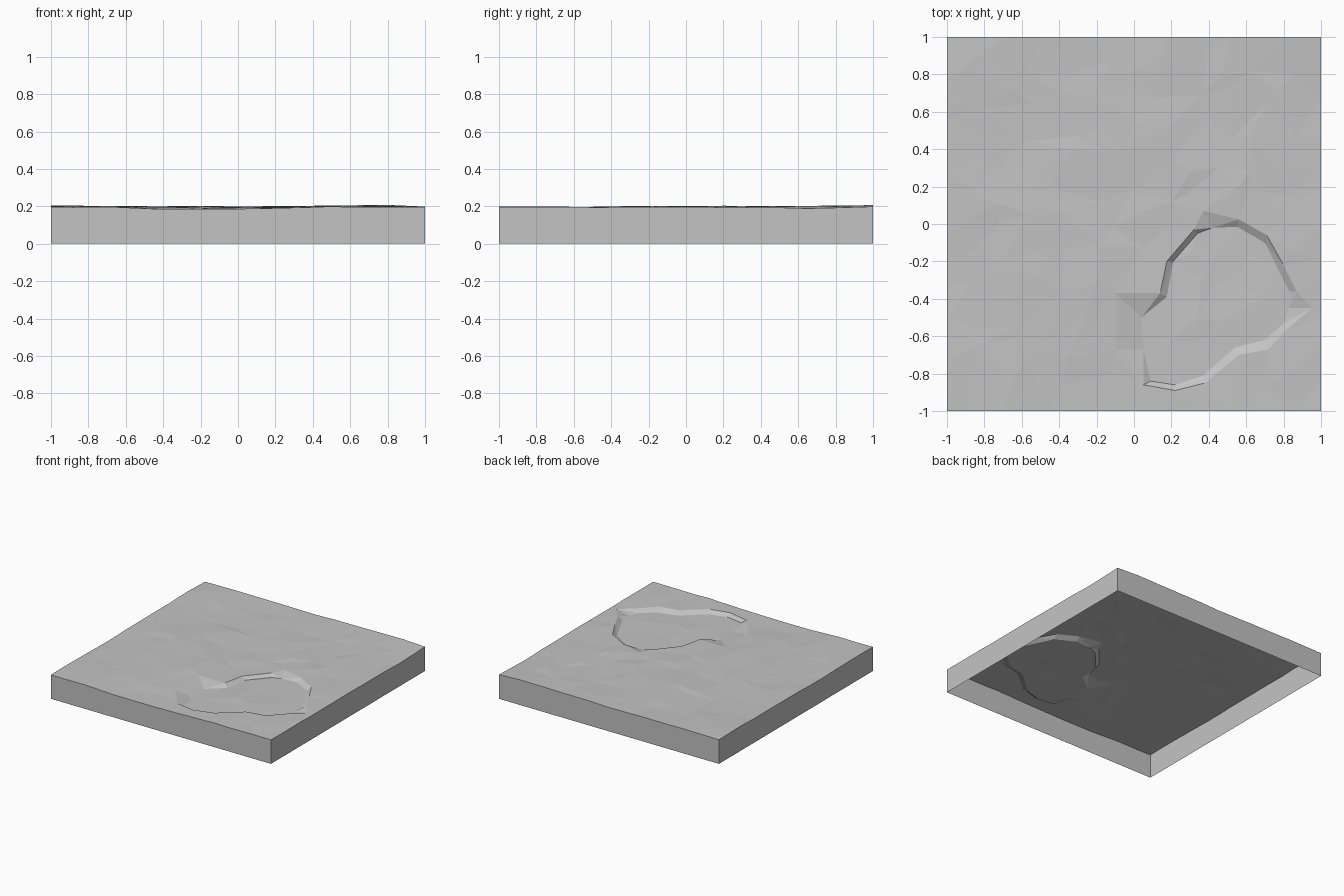
import bpy
import bmesh
import math
import random
from mathutils import Vector, noise
from mathutils.geometry import delaunay_2d_cdt

random.seed(7)

default_cube = bpy.data.objects.get("Cube")
if default_cube:
    bpy.data.objects.remove(default_cube, do_unlink=True)

HALF = 1.0            # half width of the slab
LEVEL = 0.197         # mean ground height
STEPS = 12            # ground cells along one side
BASIN_DEPTH = 0.024


def make_material(name, colour):
    material = bpy.data.materials.new(name)
    material.use_nodes = True
    material.diffuse_color = colour
    shader = material.node_tree.nodes["Principled BSDF"]
    shader.inputs["Base Color"].default_value = colour
    shader.inputs["Roughness"].default_value = 0.9
    return material


# Basin rim, clockwise: upper lip, then the foot of the bank
lip = [(-0.1, -0.37), (0.14, -0.37), (0.175, -0.2), (0.32, -0.03),
       (0.37, 0.07), (0.56, 0.025), (0.71, -0.06), (0.8, -0.22),
       (0.87, -0.36), (0.95, -0.45), (0.81, -0.57), (0.72, -0.67),
       (0.56, -0.7), (0.38, -0.85), (0.22, -0.89), (0.05, -0.86), (-0.1, -0.67)]
foot = [(0.04, -0.5), (0.175, -0.39), (0.21, -0.2), (0.34, -0.05),
        (0.42, -0.02), (0.55, -0.015), (0.7, -0.1), (0.76, -0.22),
        (0.83, -0.36), (0.83, -0.45), (0.8, -0.53), (0.7, -0.62),
        (0.54, -0.66), (0.37, -0.81), (0.22, -0.86), (0.09, -0.84), (0.05, -0.67)]

# Broad swells and dips: x, y, height, radius
swells = [(-0.1, -1, -0.014, 0.4), (0.4, 1, 0.004, 0.3), (0.75, 0.9, 0.011, 0.2),
          (0.72, 0.42, 0.008, 0.18), (0.5, 0.62, -0.006, 0.15),
          (1, 0.72, -0.006, 0.15), (-0.85, 0.9, 0.005, 0.3)]


def ground_height(x, y):
    z = LEVEL + 0.005 * noise.noise(Vector((x * 3.1, y * 3.1, 0.4)))
    for sx, sy, height, radius in swells:
        z += height * math.exp(-((x - sx) ** 2 + (y - sy) ** 2) / radius ** 2)
    return z


def inside(point, loop):
    x, y = point
    hit = False
    for (ax, ay), (bx, by) in zip(loop, loop[1:] + loop[:1]):
        if (ay > y) != (by > y) and x < ax + (y - ay) * (bx - ax) / (by - ay):
            hit = not hit
    return hit


def clear_of_rim(point):
    return all(math.dist(point, rim) > 0.085 for rim in lip + foot)


# Scattered ground points on a loose grid, kept straight along the borders
points = lip + foot
heights = [ground_height(*p) for p in lip]
heights += [ground_height(*p) - BASIN_DEPTH for p in foot]
cell = 2 * HALF / STEPS
for i in range(STEPS + 1):
    for j in range(STEPS + 1):
        x, y = i * cell - HALF, j * cell - HALF
        if 0 < i < STEPS:
            x += random.uniform(-0.4, 0.4) * cell
        if 0 < j < STEPS:
            y += random.uniform(-0.4, 0.4) * cell
        in_lip, in_foot = inside((x, y), lip), inside((x, y), foot)
        border = i in (0, STEPS) or j in (0, STEPS)
        if not border and (not clear_of_rim((x, y)) or in_lip != in_foot):
            continue
        rough = 0.002 if border else 0.004
        points.append((x, y))
        heights.append(ground_height(x, y) + random.uniform(-rough, rough)
                       - (BASIN_DEPTH if in_foot else 0))

# Triangulate with the rim edges held in place
count = len(lip)
rim_edges = [(start + k, start + (k + 1) % count)
             for start in (0, count) for k in range(count)]
rim_edges += [(k, k + count) for k in range(count)]
flat, _, triangles, sources, _, _ = delaunay_2d_cdt(
    [Vector(p) for p in points], rim_edges, [], 0, 1e-5)

bm = bmesh.new()
verts = []
for position, source in zip(flat, sources):
    z = heights[source[0]] if source else ground_height(*position)
    verts.append(bm.verts.new((position.x, position.y, z)))
for triangle in triangles:
    bm.faces.new([verts[k] for k in triangle])

# Side walls dropped from the border; the underside stays open
border_edges = [e for e in bm.edges if e.is_boundary]
walls = bmesh.ops.extrude_edge_only(bm, edges=border_edges)
for element in walls["geom"]:
    if isinstance(element, bmesh.types.BMVert):
        element.co.z = 0
bmesh.ops.recalc_face_normals(bm, faces=bm.faces)
top = max(bm.faces, key=lambda f: abs(f.normal.z))
if top.normal.z < 0:
    bmesh.ops.reverse_faces(bm, faces=bm.faces)

mesh = bpy.data.meshes.new("terrain_slab")
bm.to_mesh(mesh)
bm.free()
mesh.materials.append(make_material("stone_grey", (0.55, 0.55, 0.55, 1)))
terrain = bpy.data.objects.new("terrain_slab", mesh)
bpy.context.collection.objects.link(terrain)
